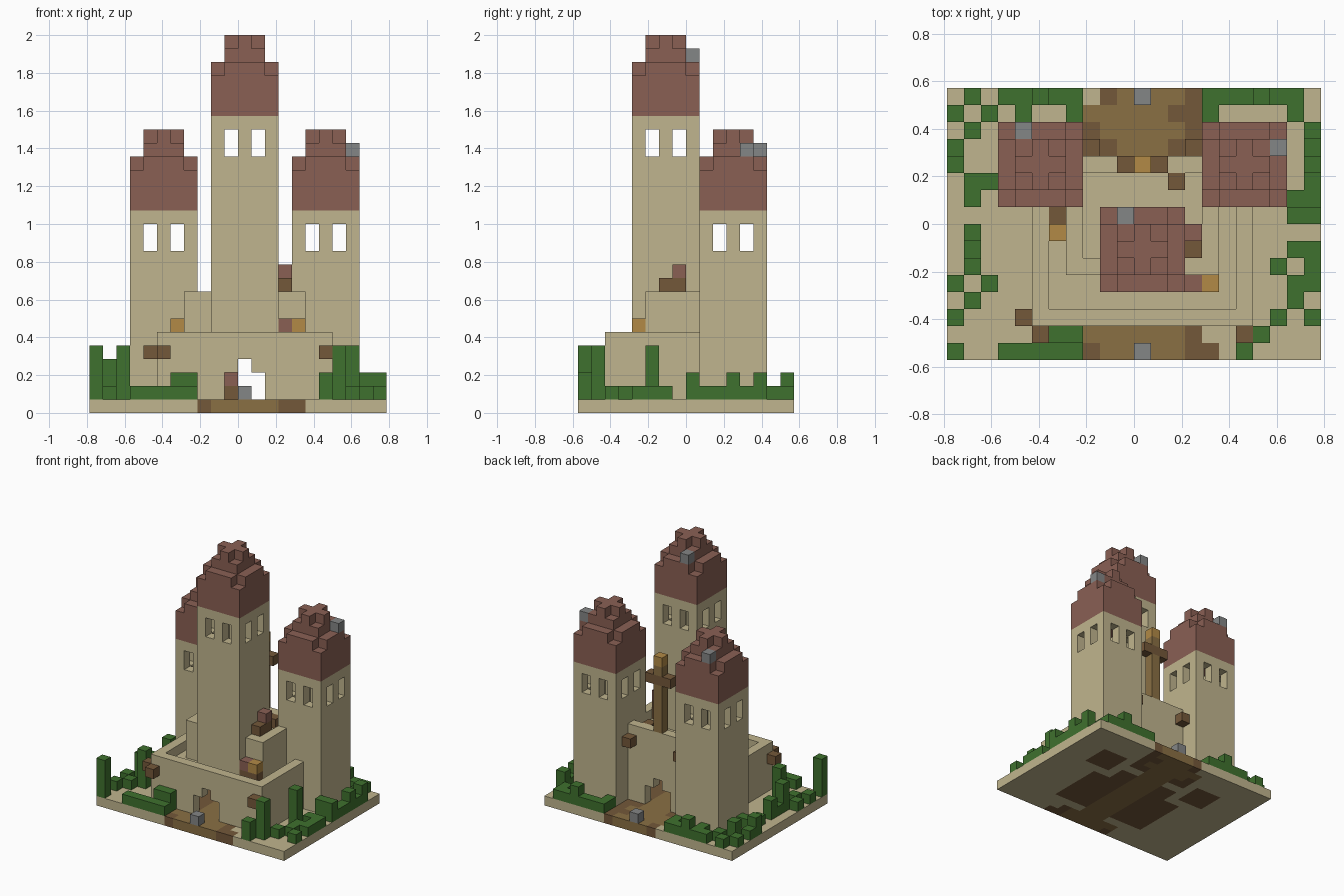
import bpy, bmesh
from mathutils import Vector

cube = bpy.data.objects.get("Cube")
if cube:
    bpy.data.objects.remove(cube)

U = 2 / 28                      # size of one block
NX, NY = 22, 16                 # footprint in blocks


def linear(c):
    c /= 255
    return c / 12.92 if c <= 0.04045 else ((c + 0.055) / 1.055) ** 2.4


def material(name, rgb):
    m = bpy.data.materials.new(name)
    m.use_nodes = True
    col = [linear(c) for c in rgb] + [1]
    m.diffuse_color = col
    m.node_tree.nodes["Principled BSDF"].inputs["Base Color"].default_value = col
    return m


SAND = material("sandstone", (192, 181, 142))
RED = material("roof_red", (138, 96, 84))
GREEN = material("hedge_green", (63, 113, 46))
WOOD = material("dark_wood", (116, 88, 58))
DIRT = material("path_brown", (138, 112, 68))
GREY = material("stone_grey", (132, 134, 134))
GOLD = material("golden_orange", (178, 138, 70))


def box(i, j, k):
    """Set of blocks; each range is (first, last), both included."""
    return {(a, b, c) for a in range(i[0], i[1] + 1)
            for b in range(j[0], j[1] + 1) for c in range(k[0], k[1] + 1)}


def walls(i, j, k):
    return box(i, j, k) - box((i[0] + 1, i[1] - 1), (j[0] + 1, j[1] - 1), k)


def paint(cells, mat):
    return {c: mat for c in cells}


def build(name, cells):
    """Skin a {block: material} dictionary, leaving out inner faces."""
    bm = bmesh.new()
    mats, verts = [], {}
    for cell, mat in cells.items():
        if mat not in mats:
            mats.append(mat)
        for axis in range(3):
            for side in (0, 1):
                near = list(cell)
                near[axis] += 2 * side - 1
                if tuple(near) in cells:
                    continue
                loop = []
                for p, q in ((0, 0), (1, 0), (1, 1), (0, 1)):
                    v = list(cell)
                    v[axis] += side
                    v[(axis + 1) % 3] += p
                    v[(axis + 2) % 3] += q
                    v = tuple(v)
                    if v not in verts:
                        at = Vector((v[0] - NX / 2, v[1] - NY / 2, v[2])) * U
                        verts[v] = bm.verts.new(at)
                    loop.append(verts[v])
                face = bm.faces.new(loop if side else loop[::-1])
                face.material_index = mats.index(mat)
    me = bpy.data.meshes.new(name)
    bm.to_mesh(me)
    bm.free()
    for m in mats:
        me.materials.append(m)
    ob = bpy.data.objects.new(name, me)
    bpy.context.scene.collection.objects.link(ob)


# Ground slab with path and earth floors
ground = paint(box((0, 21), (0, 15), (0, 0)), SAND)
floor = box((6, 16), (3, 8), (0, 0)) | box((8, 14), (9, 10), (0, 0))
for i in (4, 16):
    floor |= box((i, i + 2), (10, 12), (0, 0))
floor |= box((8, 14), (0, 1), (0, 0)) | box((8, 14), (12, 15), (0, 0)) | {(15, 0, 0)}
ground.update(paint(floor, WOOD))
ground.update(paint(box((10, 12), (0, 15), (0, 0)), DIRT))
ground.update(paint(box((9, 13), (0, 1), (0, 0)), DIRT))
ground.update(paint(box((9, 13), (13, 15), (0, 0)), DIRT))
ground[(8, 15, 0)] = SAND
ground[(9, 15, 0)] = ground[(13, 14, 0)] = WOOD
ground[(8, 1, 0)] = ground[(8, 14, 0)] = DIRT
build("ground", ground)

# Lower hall: walls, deck and parapet, with an arched doorway
arch = box((10, 12), (0, 15), (1, 2)) | {(11, j, 3) for j in range(NY)}
lower = walls((5, 17), (2, 8), (1, 5)) - box((6, 16), (8, 8), (1, 5))
lower |= box((6, 16), (3, 8), (4, 4))
build("lower_hall", paint(lower - arch, SAND))

# Upper hall with its sunken court, and the back wall
upper = walls((7, 15), (5, 8), (5, 8)) - box((8, 14), (8, 8), (5, 8))
upper |= box((8, 14), (11, 11), (1, 8)) | box((8, 14), (6, 10), (7, 7))
build("upper_hall", paint(upper - arch, SAND))


def tower(name, i, j, bottom, top):
    """Hollow 5 x 5 tower with paired windows and a stepped roof."""
    shaft = walls((i, i + 4), (j, j + 4), (bottom, top - 1))
    for n in (1, 3):
        shaft -= box((i + n, i + n), (j, j + 4), (top - 3, top - 2))
        shaft -= box((i, i + 4), (j + n, j + n), (top - 3, top - 2))
    build(name, paint(shaft, SAND))
    roof = box((i, i + 4), (j, j + 4), (top, top + 2))
    roof |= box((i + 1, i + 3), (j, j + 4), (top + 3, top + 3))
    roof |= box((i, i + 4), (j + 1, j + 3), (top + 3, top + 3))
    roof |= box((i + 1, i + 3), (j + 1, j + 3), (top + 4, top + 4))
    roof |= box((i + 2, i + 2), (j + 1, j + 3), (top + 5, top + 5))
    roof |= box((i + 1, i + 3), (j + 2, j + 2), (top + 5, top + 5))
    build(name + "_roof", paint(roof, RED))


tower("center_tower", 9, 4, 5, 22)
tower("right_tower", 3, 9, 1, 15)
tower("left_tower", 15, 9, 1, 15)

# Loose stones on the path and the roofs
build("stones", paint({(11, 0, 1), (11, 15, 1), (4, 13, 19),
                       (19, 12, 19), (10, 8, 26)}, GREY))

# Wall brackets at the front corners and the back
build("brackets", paint({(4, 2, 4), (5, 1, 4), (17, 1, 4),
                         (8, 12, 7), (14, 12, 7)}, WOOD))

# Cross above the back wall
cross = paint(box((11, 11), (11, 11), (9, 15)), DIRT)
cross.update(paint(box((10, 12), (11, 11), (14, 14)), WOOD))
cross[(11, 11, 16)] = GOLD
build("cross", cross)


def figure(name, i, j, k, head, arm=None):
    """Small guard: wooden body, coloured head, optional arm."""
    cells = {(i, j, k): WOOD, (i, j, k + 1): head}
    if arm:
        cells[arm] = WOOD
    build(name, cells)


figure("left_deck_guard", 15, 4, 5, GOLD)
figure("middle_deck_guard", 14, 4, 5, RED)
figure("right_deck_guard", 6, 7, 5, GOLD, (6, 8, 5))
figure("court_guard", 14, 7, 9, RED, (14, 6, 9))
figure("hall_guard", 10, 6, 1, RED)
build("court_blocks", paint({(13, 10, 8), (14, 7, 8), (14, 6, 8)}, WOOD))

# Clipped hedge rows around the edge
hedges = box((6, 7), (1, 1), (1, 2))
for i, j in (((3, 7), (15, 15)), ((15, 20), (15, 15)), ((3, 7), (0, 0)),
             ((0, 0), (11, 12)), ((1, 2), (10, 10)), ((21, 21), (8, 12)),
             ((20, 20), (8, 9)), ((1, 1), (5, 7)), ((20, 21), (6, 6)),
             ((20, 21), (4, 4)), ((7, 7), (14, 14)), ((15, 15), (14, 14))):
    hedges |= box(i, j, (1, 1))
build("hedges", paint(hedges, GREEN))


def bushes(name, height, spots):
    cells = set()
    for i, j in spots:
        cells |= box((i, i), (j, j), (1, height))
    build(name, paint(cells, GREEN))


# Single bushes by height
bushes("low_bushes", 1, ((1, 15), (0, 14), (2, 14), (4, 14), (20, 14), (1, 9),
                         (21, 5), (0, 4), (1, 3), (20, 3), (0, 2), (19, 2),
                         (21, 2)))
bushes("medium_bushes", 2, ((1, 13), (21, 13), (0, 11), (21, 11), (20, 8),
                            (21, 8), (1, 7), (17, 0), (5, 15), (18, 15)))
bushes("high_bushes", 3, ((1, 5),))
bushes("tall_bushes", 4, ((0, 0), (2, 4), (19, 5), (18, 1)))
